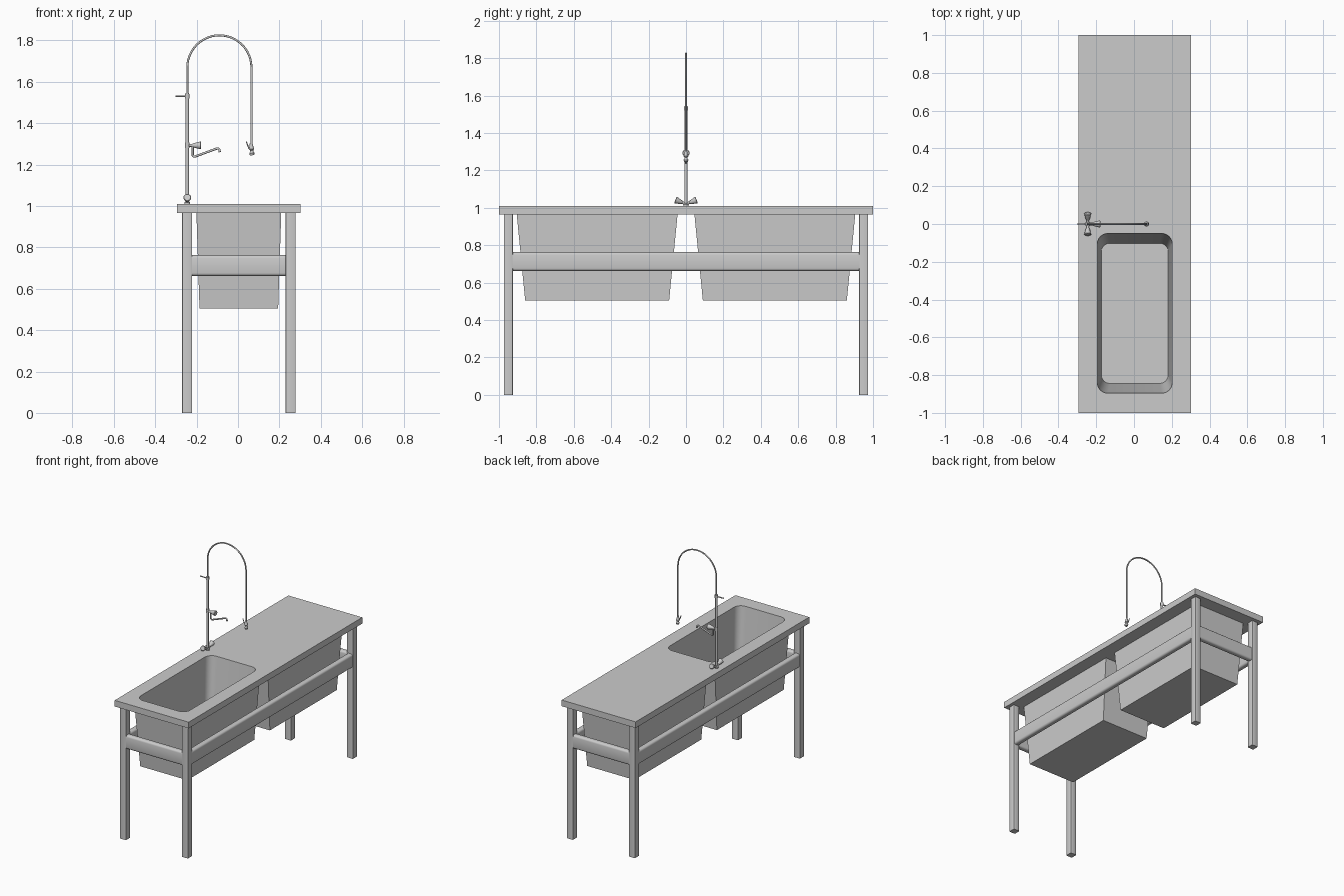
import bpy, bmesh, math
from mathutils import Vector

if "Cube" in bpy.data.objects:
    bpy.data.objects.remove(bpy.data.objects["Cube"])

CX = 0.004  # centre line of the bench in x


def finish(name, bm, angle=35):
    bmesh.ops.recalc_face_normals(bm, faces=bm.faces)
    me = bpy.data.meshes.new(name)
    bm.to_mesh(me)
    bm.free()
    ob = bpy.data.objects.new(name, me)
    bpy.context.collection.objects.link(ob)
    smooth(ob, angle)
    return ob


def activate(ob):
    bpy.ops.object.select_all(action='DESELECT')
    ob.select_set(True)
    bpy.context.view_layer.objects.active = ob


def smooth(ob, angle=35):
    activate(ob)
    bpy.ops.object.shade_smooth_by_angle(angle=math.radians(angle))


def loft(name, loops):
    bm = bmesh.new()
    rings = [[bm.verts.new(p) for p in loop] for loop in loops]
    n = len(rings[0])
    for a, b in zip(rings, rings[1:]):
        for i in range(n):
            bm.faces.new((a[i], a[(i + 1) % n], b[(i + 1) % n], b[i]))
    bm.faces.new(rings[0])
    bm.faces.new(rings[-1])
    return finish(name, bm)


def rect(cx, cy, hx, hy, z, r=0.0, seg=6):
    """Rectangle loop with optional rounded corners."""
    pts = []
    for k, (sx, sy) in enumerate(((1, 1), (-1, 1), (-1, -1), (1, -1))):
        steps = range(seg + 1) if r else range(1)
        for i in steps:
            a = math.pi / 2 * (k + i / seg)
            pts.append((cx + sx * (hx - r) + r * math.cos(a),
                        cy + sy * (hy - r) + r * math.sin(a), z))
    return pts


def box(name, lo, hi, axis=None, bevel=0.0, seg=3):
    """Box between two corners; edges along the given axis are rounded."""
    lo, hi = Vector(lo), Vector(hi)
    bm = bmesh.new()
    bmesh.ops.create_cube(bm, size=1)
    for v in bm.verts:
        v.co = Vector([(l + h) / 2 + c * (h - l) for l, h, c in zip(lo, hi, v.co)])
    if axis is not None:
        edges = [e for e in bm.edges
                 if abs((e.verts[0].co - e.verts[1].co).normalized()[axis]) > 0.9]
        bmesh.ops.bevel(bm, geom=edges, offset=bevel, segments=seg,
                        profile=0.5, affect='EDGES')
    return finish(name, bm)


def turned(name, start, direction, profile, n=16):
    """Solid of revolution: profile of (distance along axis, radius)."""
    d = Vector(direction).normalized()
    u = d.orthogonal().normalized()
    w = d.cross(u)
    loops = []
    for t, r in profile:
        c = Vector(start) + d * t
        loops.append([c + r * (u * math.cos(2 * math.pi * i / n) + w * math.sin(2 * math.pi * i / n))
                      for i in range(n)])
    return loft(name, loops)


def tube(name, pts, radius):
    cu = bpy.data.curves.new(name, 'CURVE')
    cu.dimensions = '3D'
    cu.bevel_depth = radius
    cu.bevel_resolution = 3
    cu.use_fill_caps = True
    sp = cu.splines.new('POLY')
    sp.points.add(len(pts) - 1)
    for p, (x, z) in zip(sp.points, pts):
        p.co = (x, 0, z, 1)
    ob = bpy.data.objects.new(name, cu)
    bpy.context.collection.objects.link(ob)
    activate(ob)
    bpy.ops.object.convert(target='MESH')
    smooth(bpy.context.object, 50)


def cut(ob, cutter):
    m = ob.modifiers.new('cut', 'BOOLEAN')
    m.operation = 'DIFFERENCE'
    m.solver = 'EXACT'
    m.object = cutter
    activate(ob)
    bpy.ops.object.modifier_apply(modifier=m.name)
    smooth(ob)


# worktop and two tapered basins, only the front one is open
worktop = box('worktop', (-0.294, -1, 0.965), (0.302, 1, 1.01))
basins = []
for name, cy in (('front_basin', -0.475), ('back_basin', 0.475)):
    basins.append(loft(name, [rect(CX, cy, 0.19, 0.385, 0.505),
                              rect(CX, cy, 0.205, 0.43, 0.965)]))
bowl = loft('bowl_cutter', [rect(CX, -0.473, 0.177, 0.371, 0.515, 0.045),
                            rect(CX, -0.473, 0.198, 0.423, 1.011, 0.055)])
cut(worktop, bowl)
cut(basins[0], bowl)
bpy.data.objects.remove(bowl)

# legs
for side, sx in (('left', -1), ('right', 1)):
    for end, sy in (('front', -1), ('back', 1)):
        x, y = CX + sx * 0.25, sy * 0.95
        box(f'{end}_{side}_leg', (x - 0.024, y - 0.024, 0),
            (x + 0.024, y + 0.024, 0.965), 2, 0.004, 2)

# rails between the legs
for side, s in (('left', -1), ('right', 1)):
    x = CX + s * 0.25
    box(f'{side}_rail', (x - 0.021, -0.927, 0.662), (x + 0.021, 0.927, 0.762), 1, 0.014)
for end, s in (('front', -1), ('back', 1)):
    y = s * 0.95
    box(f'{end}_rail', (CX - 0.228, y - 0.021, 0.662), (CX + 0.228, y + 0.021, 0.762), 0, 0.014)

# tap column with base fitting
PX = -0.245
turned('tap_column', (PX, 0, 1.005), (0, 0, 1),
       [(0, 0.014), (0.012, 0.014), (0.018, 0.008), (0.54, 0.008)])

# hose: straight up, half circle, straight down
R, HX, HZ = 0.155, -0.09, 1.67
arch = [(HX - R * math.cos(math.pi * i / 24), HZ + R * math.sin(math.pi * i / 24)) for i in range(25)]
tube('hose', [(PX, 1.53)] + arch + [(HX + R, 1.29)], 0.005)

# mixer knobs, one each side of the column and one on its front
knob = [(0, 0.007), (0.022, 0.007), (0.026, 0.010), (0.058, 0.019), (0.061, 0.016)]
for side, s in (('front', -1), ('back', 1)):
    turned(f'{side}_base_knob', (PX, 0, 1.02), (0, s, 0.38), knob)
turned('spout_knob', (PX, 0, 1.293), (1, 0, 0), [(t * 1.1, r) for t, r in knob])
turned('column_collar', (PX, 0, 1.28), (0, 0, 1), [(0, 0.011), (0.028, 0.011)])

# swivel spout
tube('spout', [(-0.219, 1.292), (-0.219, 1.245), (-0.214, 1.239), (-0.205, 1.240),
               (-0.105, 1.277), (-0.096, 1.278), (-0.09, 1.273), (-0.088, 1.26)], 0.0055)

# hose bracket
turned('bracket_collar', (PX, 0, 1.52), (0, 0, 1), [(0, 0.011), (0.022, 0.011)])
turned('bracket_arm', (-0.303, 0, 1.531), (1, 0, 0), [(0, 0.004), (0.06, 0.004)], 10)

# spray head and trigger
turned('spray_head', (HX + R - 0.002, 0, 1.305), (0.08, 0, -1),
       [(0, 0.006), (0.012, 0.008), (0.03, 0.013), (0.036, 0.008), (0.044, 0.009),
        (0.05, 0.013), (0.06, 0.010)])
tube('spray_trigger', [(0.04, 1.312), (0.045, 1.298), (0.052, 1.28), (0.064, 1.268)], 0.003)
